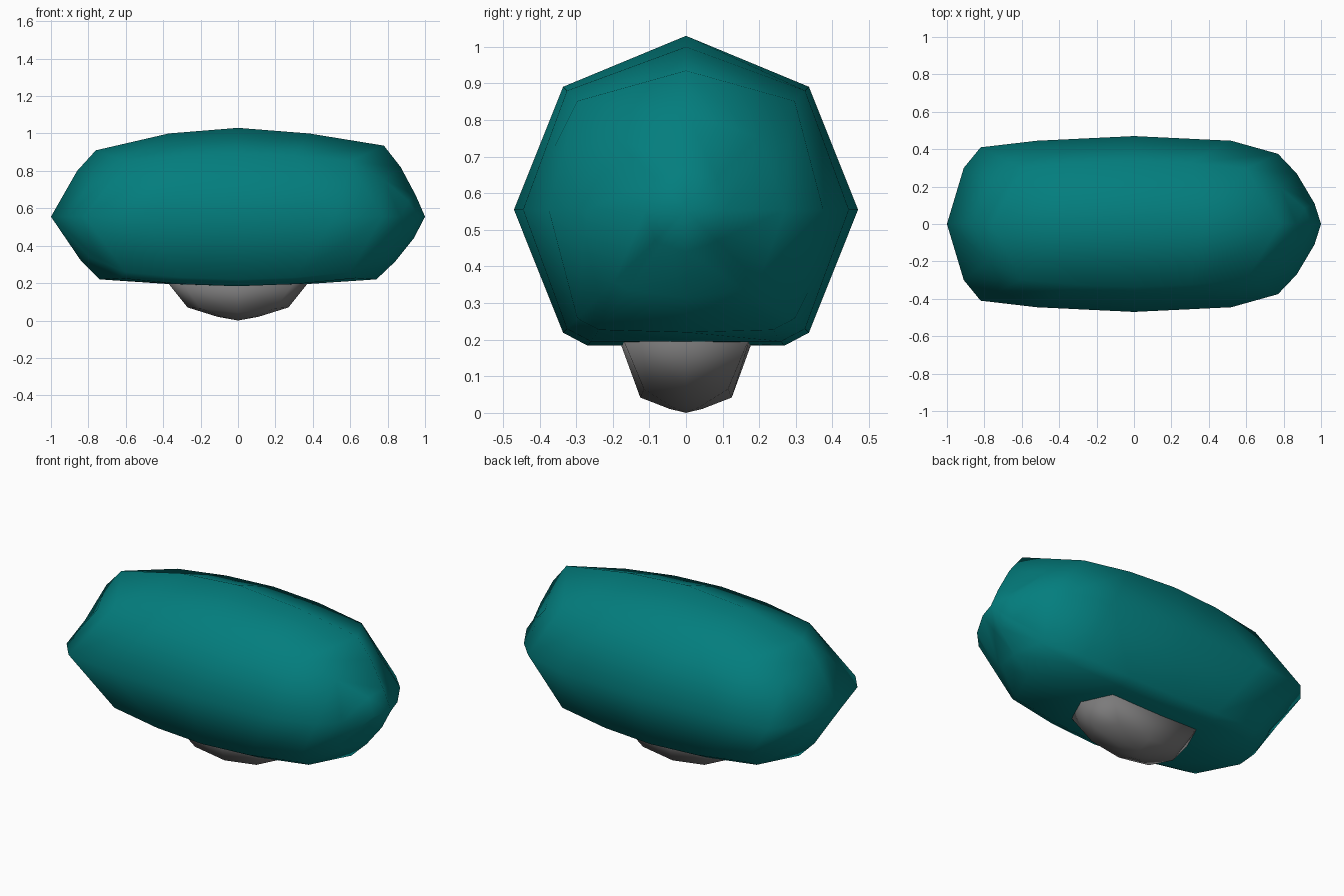
import bpy, bmesh
from mathutils import Vector

cube = bpy.data.objects.get("Cube")
if cube:
    bpy.data.objects.remove(cube, do_unlink=True)


def material(name, rgb):
    m = bpy.data.materials.new(name)
    m.use_nodes = True
    m.diffuse_color = (*rgb, 1)
    bsdf = m.node_tree.nodes["Principled BSDF"]
    bsdf.inputs["Base Color"].default_value = (*rgb, 1)
    bsdf.inputs["Roughness"].default_value = 0.8
    return m


def skin(name, rings, start, end, mat):
    """Bridge closed rings; close each end with a pole point, or a flat cap."""
    bm = bmesh.new()
    loops = [[bm.verts.new(p) for p in ring] for ring in rings]
    n = len(loops[0])
    for a, b in zip(loops, loops[1:]):
        for i in range(n):
            j = (i + 1) % n
            bm.faces.new((a[i], a[j], b[j], b[i]))
    for pole, loop in ((start, loops[0]), (end, loops[-1])):
        if pole:
            tip = bm.verts.new(pole)
            for i in range(n):
                bm.faces.new((loop[i], loop[(i + 1) % n], tip))
        else:
            bm.faces.new(loop)
    bmesh.ops.recalc_face_normals(bm, faces=bm.faces)
    mesh = bpy.data.meshes.new(name)
    bm.to_mesh(mesh)
    bm.free()
    mesh.materials.append(mat)
    mesh.shade_smooth()
    obj = bpy.data.objects.new(name, mesh)
    bpy.context.collection.objects.link(obj)
    return obj


teal = material("teal fabric", (0.001, 0.208, 0.208))
grey = material("dark grey", (0.2, 0.197, 0.198))

# Balloon envelope: each station gives (x, radius) for top, side, bottom, diagonals
AXIS = 0.555
stations = [
    ((-.86, .245), (-.91, .30), (-.84, .235), (-.78, .28)),
    ((-.76, .355), (-.82, .41), (-.74, .335), (-.6, .42)),
    ((-.37, .445), (-.52, .445), (-.37, .36), (-.3, .46)),
    ((0, .475), (0, .47), (0, .37), (0, .475)),
    ((.38, .445), (.52, .445), (.37, .36), (.3, .46)),
    ((.78, .38), (.77, .375), (.74, .335), (.6, .42)),
    ((.87, .265), (.87, .27), (.84, .24), (.78, .28)),
    ((.95, .115), (.965, .11), (.94, .115), (.91, .12)),
]


def section(top, side, bottom, diagonal):
    up = Vector((top[0], 0, AXIS + top[1]))
    flank = Vector((side[0], side[1], AXIS))
    down = Vector((bottom[0], 0, AXIS - bottom[1]))
    x, r = diagonal
    d = r * 0.707
    shoulder = Vector((x, d, AXIS + d))
    hip = Vector((x, d, AXIS - d))
    # the belly is flattened between two rims
    rim = hip.lerp(down, 0.2)
    rim.z = hip.z - 0.075 * r
    half = [shoulder, flank, hip, rim]
    other = [Vector((p.x, -p.y, p.z)) for p in reversed(half)]
    return [up, *half, down, *other]


skin("envelope", [section(*s) for s in stations],
     (-1, 0, AXIS), (1, 0, AXIS), teal)


# Gondola: stretched octagonal tub with a rounded belly
def tub_ring(length, width, corner_x, corner_y, z_end, z_corner, z_side):
    return [(length, 0, z_end), (corner_x, corner_y, z_corner),
            (0, width, z_side), (-corner_x, corner_y, z_corner),
            (-length, 0, z_end), (-corner_x, -corner_y, z_corner),
            (0, -width, z_side), (corner_x, -corner_y, z_corner)]


skin("gondola",
     [tub_ring(.39, .19, .31, .18, .22, .22, .22),
      tub_ring(.27, .125, .2, .115, .07, .065, .042),
      tub_ring(.11, .045, .08, .04, .02, .018, .011)],
     None, (0, 0, 0), grey)
